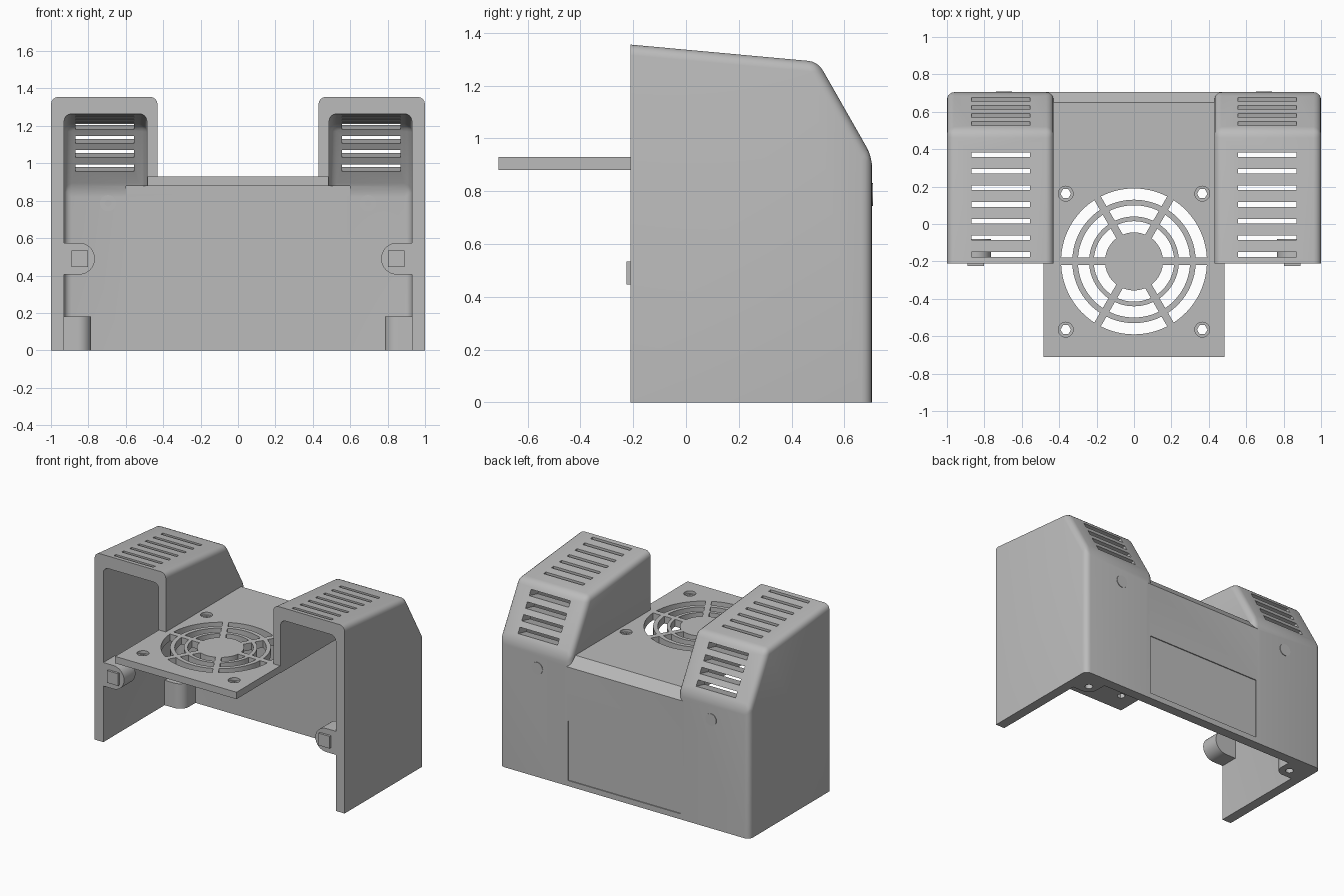
import bpy, bmesh, math
from mathutils import Vector

if "Cube" in bpy.data.objects:
    bpy.data.objects.remove(bpy.data.objects["Cube"])

grey = bpy.data.materials.new("plain_grey")
grey.diffuse_color = (0.5, 0.5, 0.5, 1)
grey.use_nodes = True
grey.node_tree.nodes["Principled BSDF"].inputs["Base Color"].default_value = grey.diffuse_color


def prism(bm, pts, vec):
    """Closed prism: outline pts pushed along vec."""
    a = [bm.verts.new(p) for p in pts]
    b = [bm.verts.new(Vector(p) + Vector(vec)) for p in pts]
    faces = [bm.faces.new(a), bm.faces.new(b[::-1])]
    n = len(a)
    for i in range(n):
        faces.append(bm.faces.new((a[i], b[i], b[(i + 1) % n], a[(i + 1) % n])))
    bmesh.ops.recalc_face_normals(bm, faces=faces)


def side_prism(bm, prof, x0, x1):
    prism(bm, [(x0, y, z) for y, z in prof], (x1 - x0, 0, 0))


def box(bm, x0, x1, y0, y1, z0, z1):
    side_prism(bm, [(y0, z0), (y1, z0), (y1, z1), (y0, z1)], x0, x1)


def arc(cx, cy, r, a0, a1, n):
    return [(cx + r * math.cos(math.radians(a0 + (a1 - a0) * i / n)),
             cy + r * math.sin(math.radians(a0 + (a1 - a0) * i / n))) for i in range(n + 1)]


def round_edges(bm, r):
    """Round every edge except those around the open front and bottom."""
    y0 = min(v.co.y for v in bm.verts)
    z0 = min(v.co.z for v in bm.verts)
    es = [e for e in bm.edges
          if not all(abs(v.co.y - y0) < 1e-4 for v in e.verts)
          and not all(abs(v.co.z - z0) < 1e-4 for v in e.verts)]
    bmesh.ops.bevel(bm, geom=es, offset=r, offset_type='OFFSET', segments=4,
                    profile=0.5, affect='EDGES', clamp_overlap=True)


def make(name, bm):
    me = bpy.data.meshes.new(name)
    bm.to_mesh(me)
    bm.free()
    me.materials.append(grey)
    ob = bpy.data.objects.new(name, me)
    bpy.context.collection.objects.link(ob)
    return ob


def boolean(ob, tool, op):
    m = ob.modifiers.new("b", 'BOOLEAN')
    m.operation, m.solver, m.object = op, 'EXACT', tool
    bpy.context.view_layer.objects.active = ob
    bpy.ops.object.modifier_apply(modifier=m.name)
    bpy.data.objects.remove(tool)


def smooth(ob):
    bpy.ops.object.select_all(action='DESELECT')
    ob.select_set(True)
    bpy.context.view_layer.objects.active = ob
    bpy.ops.object.shade_smooth_by_angle(angle=math.radians(28))


OUTER = [(-.21, 0), (-.21, 1.355), (.5, 1.29), (.705, .93), (.705, 0)]
INNER = [(-.3, -.1), (-.3, 1.273), (.437, 1.206), (.635, .86), (.635, -.1)]
MIDDLE = [(-.71, .88), (-.71, .93), (.65, .93), (.705, .86), (.705, 0), (-.21, 0), (-.21, .88)]

# Middle block with the projecting fan plate, joined to the two towers
bm = bmesh.new()
side_prism(bm, MIDDLE, -.485, .485)
housing = make("housing", bm)
for s in (-1, 1):
    bm = bmesh.new()
    side_prism(bm, OUTER, s * .43, s * 1)
    round_edges(bm, .04)
    boolean(housing, make("tower", bm), 'UNION')

# Hollow the towers and the space between them
for s in (-1, 1):
    bm = bmesh.new()
    side_prism(bm, INNER, s * .487, s * .93)
    round_edges(bm, .04)
    boolean(housing, make("tower_cavity", bm), 'DIFFERENCE')
bm = bmesh.new()
box(bm, -.6, .6, -.3, .635, -.1, .878)
boolean(housing, make("middle_cavity", bm), 'DIFFERENCE')

# Vent slots on the tower roofs and slopes, and the shallow back panel
bm = bmesh.new()
d = Vector((math.cos(math.radians(13)), math.sin(math.radians(13))))
n = Vector((-d.y, d.x)) * .021
for s in (-1, 1):
    for i in range(7):
        y = -.163 + i * .089
        box(bm, s * .555, s * .87, y - .0125, y + .0125, 1.12, 1.5)
    for i in range(4):
        y = .538 + i * .0427
        c = Vector((y, 1.29 - (y - .5) * 1.756))
        a, b = c - d * .17, c + d * .05
        side_prism(bm, [a - n, b - n, b + n, a + n], s * .555, s * .87)
box(bm, -.45, .45, .698, .75, .04, .47)
boolean(housing, make("slots", bm), 'DIFFERENCE')

# Fan grille openings: three rings split by six spokes
bm = bmesh.new()
for r0, r1 in ((.155, .215), (.24, .30), (.33, .39)):
    for k in range(6):
        g0, g1 = (math.degrees(math.asin(.02 / r)) for r in (r0, r1))
        t = k * 60
        pts = (arc(0, -.2, r1, t + g1, t + 60 - g1, 12)
               + arc(0, -.2, r0, t + 60 - g0, t + g0, 12))
        prism(bm, [(x, y, .8) for x, y in pts], (0, 0, .3))
# Hexagonal screw holes
for x in (-.365, .365):
    for y in (.162, -.565):
        prism(bm, [(px, py, .8) for px, py in arc(x, y, .028, 0, 300, 5)], (0, 0, .3))
boolean(housing, make("grille_cut", bm), 'DIFFERENCE')
# Round sinks above the screw holes
bm = bmesh.new()
for x in (-.365, .365):
    for y in (.162, -.565):
        prism(bm, [(px, py, .91) for px, py in arc(x, y, .04, 0, 345, 23)], (0, 0, .1))
boolean(housing, make("sink_cut", bm), 'DIFFERENCE')
smooth(housing)

for s, side in ((-1, "left"), (1, "right")):
    # Rounded lug on the side wall with its square latch
    bm = bmesh.new()
    pts = arc(.85, .49, .085, 90, 270, 16) + [(.94, .405), (.94, .575)]
    prism(bm, [(s * x, -.209, z) for x, z in pts], (0, .13, 0))
    smooth(make(side + "_lug", bm))
    bm = bmesh.new()
    box(bm, s * .802, s * .89, -.225, -.15, .446, .534)
    make(side + "_latch", bm)

    # Corner screw post with a hole from below
    bm = bmesh.new()
    pts = [(.94, .49)] + arc(.855, .56, .07, 270, 180, 10) + [(.785, .645), (.94, .645)]
    prism(bm, [(s * x, y, 0) for x, y in pts], (0, 0, .18))
    post = make(side + "_corner_post", bm)
    bm = bmesh.new()
    prism(bm, [(s * x, y, -.1) for x, y in arc(.855, .56, .026, 0, 345, 23)], (0, 0, .22))
    boolean(post, make("post_hole", bm), 'DIFFERENCE')
    smooth(post)

    # Round stud through the back wall, hollow on the inside
    bm = bmesh.new()
    prism(bm, [(s * x, .628, z) for x, z in arc(.695, .787, .043, 0, 345, 23)], (0, .081, 0))
    stud = make(side + "_stud", bm)
    bm = bmesh.new()
    prism(bm, [(s * x, .6, z) for x, z in arc(.695, .787, .018, 0, 345, 23)], (0, .06, 0))
    boolean(stud, make("stud_hole", bm), 'DIFFERENCE')
    smooth(stud)
